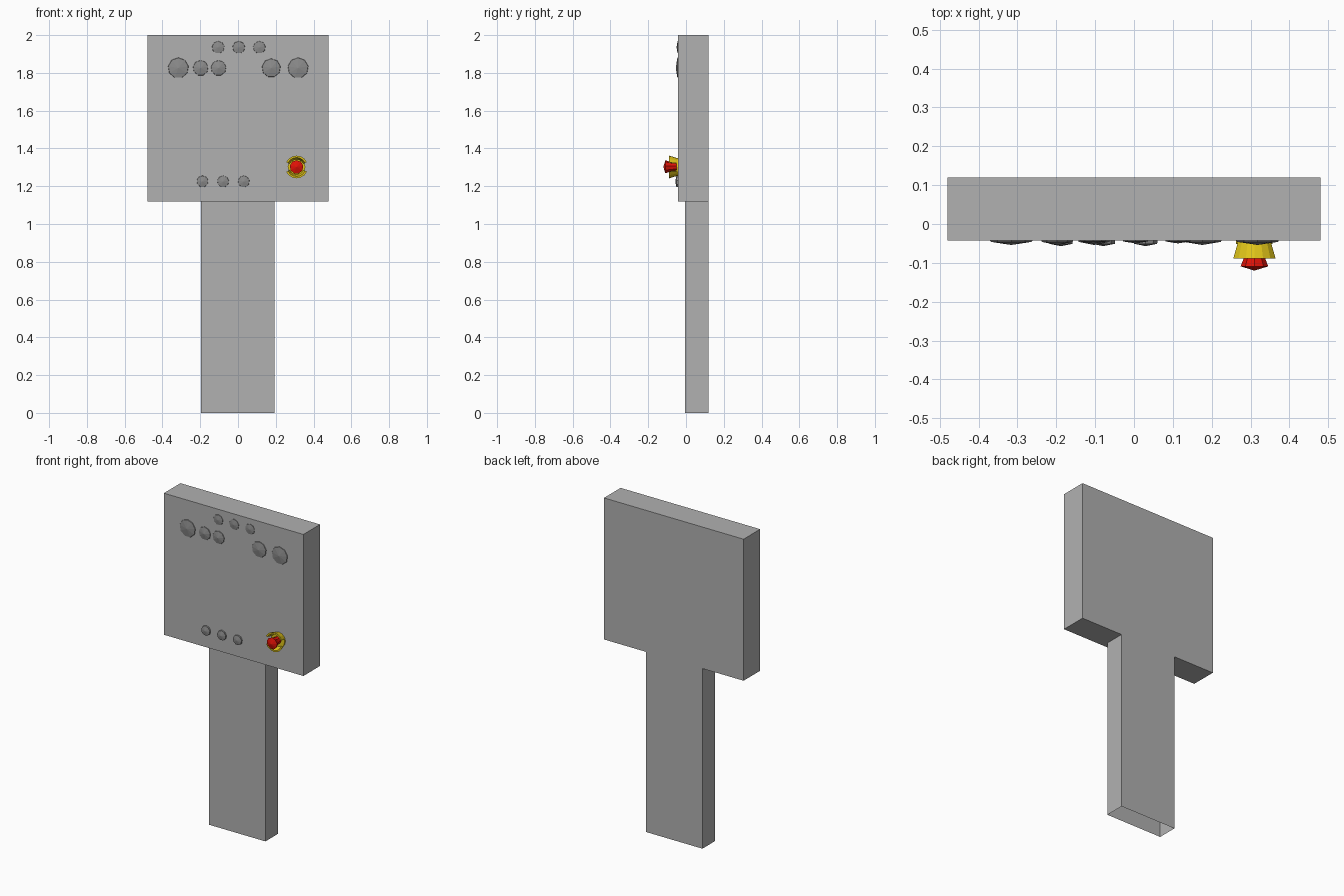
import bpy, bmesh
from math import cos, sin, pi, radians

cube = bpy.data.objects.get("Cube")
if cube:
    bpy.data.objects.remove(cube, do_unlink=True)


def material(name, rgb):
    m = bpy.data.materials.new(name)
    m.use_nodes = True
    m.diffuse_color = (*rgb, 1)
    m.node_tree.nodes["Principled BSDF"].inputs["Base Color"].default_value = (*rgb, 1)
    return m


GREY = material("panel grey", (0.44, 0.44, 0.44))
DARK = material("button grey", (0.26, 0.26, 0.26))
YELLOW = material("guard yellow", (0.75, 0.56, 0.01))
RED = material("stop red", (0.75, 0.006, 0.002))
FACE = -0.043  # front plane of the panel


def finish(name, bm, mat):
    mesh = bpy.data.meshes.new(name)
    bm.to_mesh(mesh)
    bm.free()
    mesh.materials.append(mat)
    ob = bpy.data.objects.new(name, mesh)
    bpy.context.collection.objects.link(ob)
    return ob


def box(name, lo, hi, mat, open_ends=False):
    bm = bmesh.new()
    bmesh.ops.create_cube(bm, size=1)
    for v in bm.verts:
        v.co = [(a + b) / 2 + c * (b - a) for a, b, c in zip(lo, hi, v.co)]
    if open_ends:
        bm.normal_update()
        ends = [f for f in bm.faces if abs(f.normal.z) > 0.9]
        bmesh.ops.delete(bm, geom=ends, context="FACES_ONLY")
    return finish(name, bm, mat)


def lathe(name, x, z, profile, mat, sides=8, start=0.0, sweep=2 * pi):
    """Sweep (radius, depth) points about an axis along y; depth runs to the front."""
    bm = bmesh.new()
    closed = sweep > 6.2
    count = sides if closed else sides + 1
    rings = []
    for r, d in profile:
        if r == 0:
            rings.append([bm.verts.new((x, FACE - d, z))] * count)
        else:
            angles = [start + sweep * i / sides for i in range(count)]
            rings.append([bm.verts.new((x + r * cos(a), FACE - d, z + r * sin(a)))
                          for a in angles])
    for lower, upper in zip(rings, rings[1:]):
        for i in range(sides):
            j = (i + 1) % count
            corners = [lower[i], lower[j], upper[j], upper[i]]
            bm.faces.new(list(dict.fromkeys(corners)))
    bmesh.ops.recalc_face_normals(bm, faces=bm.faces)
    if closed:  # outward on a cap means towards the front
        bm.normal_update()
        if sum(f.normal.y * f.calc_area() for f in bm.faces) > 0:
            bmesh.ops.reverse_faces(bm, faces=bm.faces)
    return finish(name, bm, mat)


# Panel and hollow post
box("control_panel", (-0.48, FACE, 1.12), (0.48, 0.12, 2), GREY)
box("post", (-0.197, -0.005, 0), (0.192, 0.12, 1.12), GREY, open_ends=True)


# Shallow domed buttons
def button(name, x, z, r, rim, tip):
    lathe(name, x, z, [(r, 0), (r * 0.97, rim), (0, tip)], DARK, sides=9, start=pi / 2)


for i in range(3):
    button(f"top_lamp_{i + 1}", -0.105 + 0.109 * i, 1.935, 0.033, 0.002, 0.007)
    button(f"lower_button_{i + 1}", -0.188 + 0.109 * i, 1.225, 0.031, 0.008, 0.014)
for i, (x, r) in enumerate([(-0.316, 0.055), (-0.198, 0.041), (-0.103, 0.041),
                            (0.176, 0.05), (0.318, 0.055)]):
    button(f"dial_{i + 1}", x, 1.826, r, 0.003, 0.011)

# Emergency stop: collar, two flared guards, mushroom knob
SX, SZ = 0.31, 1.302
lathe("stop_collar", SX, SZ, [(0.047, 0), (0.047, 0.008), (0.0, 0.008)], YELLOW, sides=12)
for name, a in (("upper_guard", 25), ("lower_guard", 205)):
    lathe(name, SX, SZ, [(0.047, 0.004), (0.06, 0.046), (0.05, 0.046), (0.04, 0.008)],
          YELLOW, sides=6, start=radians(a), sweep=radians(130))
lathe("stop_knob", SX, SZ, [(0.022, 0.008), (0.026, 0.04), (0.036, 0.066), (0, 0.077)],
      RED, sides=9, start=pi / 2)
